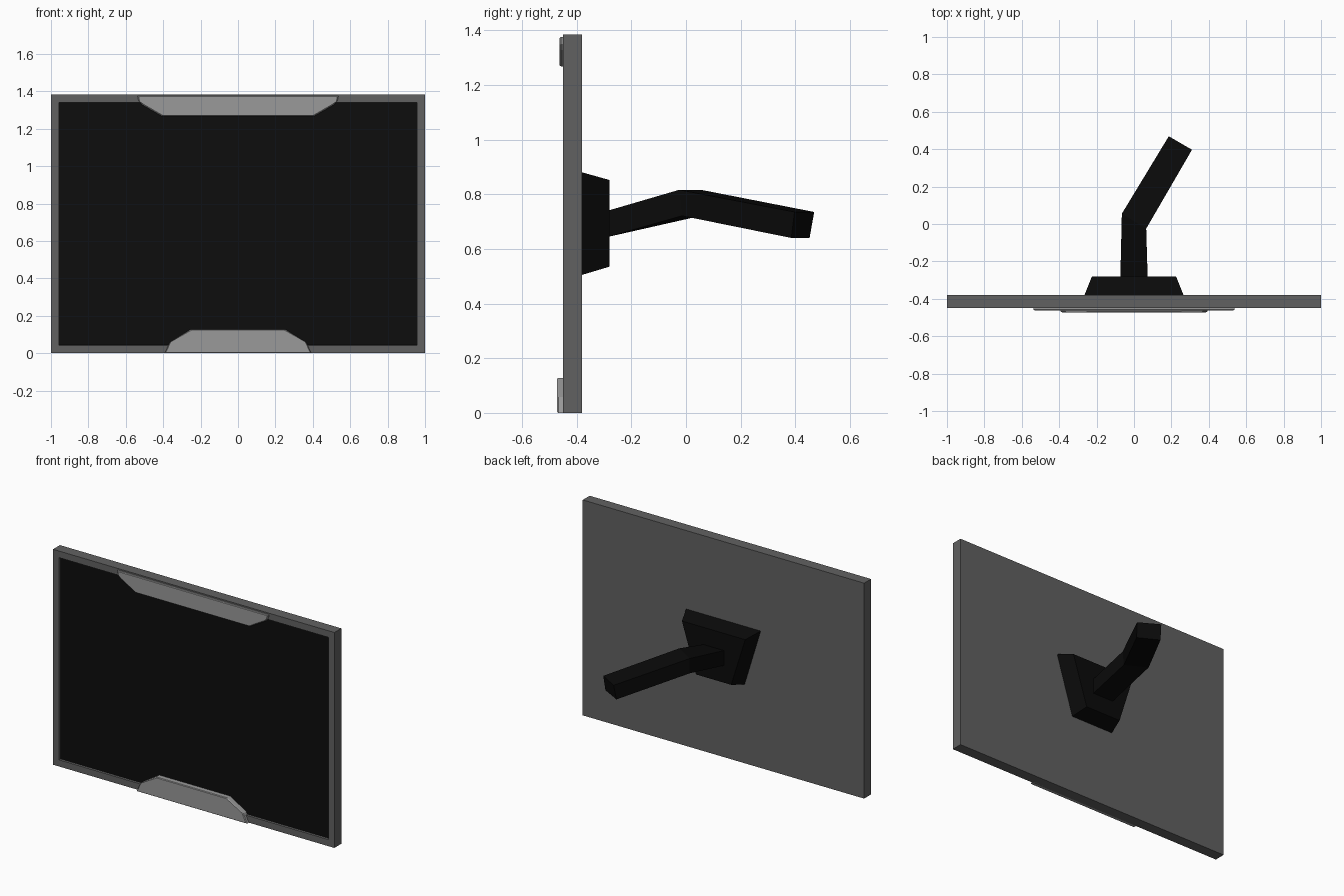
import bpy, bmesh

if "Cube" in bpy.data.objects:
    bpy.data.objects.remove(bpy.data.objects["Cube"])


def material(name, v):
    m = bpy.data.materials.new(name)
    m.diffuse_color = (v, v, v, 1)
    m.use_nodes = True
    m.node_tree.nodes["Principled BSDF"].inputs["Base Color"].default_value = m.diffuse_color
    return m


FRAME = material("dark grey casing", 0.12)
TRIM = material("light grey trim", 0.32)
SCREEN = material("black screen", 0.004)
ARM = material("black mount", 0.003)


def finish(bm, name, *mats):
    bmesh.ops.recalc_face_normals(bm, faces=bm.faces)
    me = bpy.data.meshes.new(name)
    bm.to_mesh(me)
    bm.free()
    for m in mats:
        me.materials.append(m)
    ob = bpy.data.objects.new(name, me)
    bpy.context.collection.objects.link(ob)
    return ob


def loft(name, sections, mat):
    """Closed solid through matching rings of points."""
    bm = bmesh.new()
    rings = [[bm.verts.new(p) for p in s] for s in sections]
    n = len(rings[0])
    for a, b in zip(rings, rings[1:]):
        for i in range(n):
            j = (i + 1) % n
            bm.faces.new((a[i], a[j], b[j], b[i]))
    bm.faces.new(rings[0])
    bm.faces.new(rings[-1])
    return finish(bm, name, mat)


# Display casing with a recessed screen
bm = bmesh.new()
bmesh.ops.create_cube(bm, size=1)
for v in bm.verts:
    v.co.x *= 2
    v.co.y = -0.415 + v.co.y * 0.07
    v.co.z = (v.co.z + 0.5) * 1.384
bm.normal_update()
front = min(bm.faces, key=lambda f: f.normal.y)
bmesh.ops.inset_region(bm, faces=[front], thickness=0.06)
bmesh.ops.inset_region(bm, faces=[front], thickness=0.002, depth=-0.013)
front.material_index = 1
finish(bm, "display_panel", FRAME, SCREEN)


# Trim plates: half outline mirrored, front edge slightly chamfered
def trim(name, half, y_front):
    outline = half + [(-x, z) for x, z in reversed(half)]
    zc = sum(z for _, z in outline) / len(outline)

    def ring(y, inset):
        return [(x - inset * (1 if x > 0 else -1), y,
                 z - inset * (0.6 if z > zc else -0.6)) for x, z in outline]
    loft(name, [ring(-0.437, 0), ring(y_front + 0.005, 0), ring(y_front, 0.006)], TRIM)


trim("top_trim", [(0.537, 1.375), (0.532, 1.35), (0.512, 1.328), (0.408, 1.268)], -0.463)
trim("bottom_trim", [(0.392, 0.0), (0.365, 0.058), (0.253, 0.128)], -0.472)

# Tapered mounting plate, wider at the top
loft("mount_plate", [
    [(-top, y, z1), (top, y, z1), (bot, y, z0), (-bot, y, z0)]
    for y, top, bot, z0, z1 in ((-0.38, 0.265, 0.15, 0.505, 0.88),
                                (-0.28, 0.225, 0.125, 0.535, 0.852))], ARM)

# Bent square-section wall arm: top left, top right, bottom right, bottom left
loft("wall_arm", [
    [(-0.073, -0.285, 0.74), (0.073, -0.285, 0.74),
     (0.073, -0.285, 0.644), (-0.073, -0.285, 0.644)],
    [(-0.065, 0.055, 0.816), (0.065, -0.025, 0.816),
     (0.065, -0.015, 0.721), (-0.065, 0.055, 0.721)],
    [(0.186, 0.469, 0.735), (0.31, 0.397, 0.735),
     (0.303, 0.385, 0.64), (0.178, 0.452, 0.64)]], ARM)
